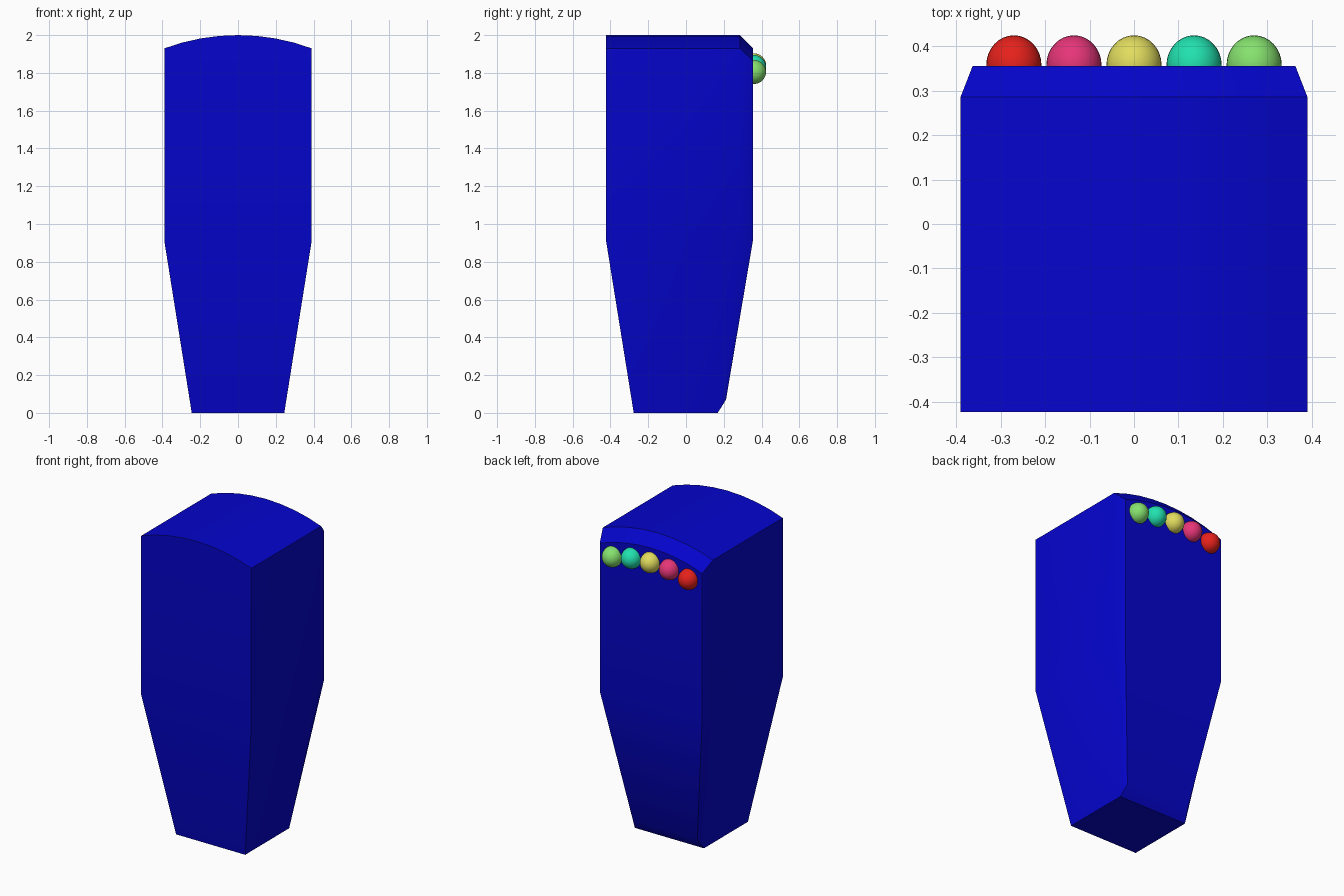
import bpy, bmesh, math

if "Cube" in bpy.data.objects:
    bpy.data.objects.remove(bpy.data.objects["Cube"])

def material(name, rgb):
    m = bpy.data.materials.new(name)
    m.diffuse_color = (*[c ** 2.2 for c in rgb], 1)
    m.use_nodes = True
    m.node_tree.nodes["Principled BSDF"].inputs["Base Color"].default_value = m.diffuse_color
    return m

def smooth(ob, degrees):
    bpy.ops.object.select_all(action='DESELECT')
    ob.select_set(True)
    bpy.context.view_layer.objects.active = ob
    bpy.ops.object.shade_smooth_by_angle(angle=math.radians(degrees))

# Body outline: tapered foot, straight sides, arched top
W, FOOT, SHOULDER, EAVE, TOP = 0.39, 0.245, 0.91, 1.93, 2.0
RISE = TOP - EAVE
R = (W * W + RISE * RISE) / (2 * RISE)
HALF = math.asin(W / R)
SEGS = 8
outline = [(-FOOT, 0), (FOOT, 0), (W, SHOULDER)]
for i in range(SEGS + 1):
    a = HALF - 2 * HALF * i / SEGS
    outline.append((R * math.sin(a), TOP - R + R * math.cos(a)))
outline.append((-W, SHOULDER))

# Three rings: front, start of back bevel, shrunken back face
bm = bmesh.new()
rings = []
for y, s in ((-0.423, 1), (0.285, 1), (0.355, 0.93)):
    ring = []
    for i, (x, z) in enumerate(outline):
        depth = -0.03 + (y + 0.03) * FOOT / W if i < 2 else y
        ring.append(bm.verts.new((x * s, depth, 1 + (z - 1) * s)))
    rings.append(ring)
n = len(outline)
for a, b in zip(rings, rings[1:]):
    for i in range(n):
        j = (i + 1) % n
        bm.faces.new((a[i], a[j], b[j], b[i]))
for ring in (rings[0], rings[-1]):
    bm.faces.new((ring[0], ring[1], ring[2], ring[-1]))
    bm.faces.new(ring[2:])
bmesh.ops.recalc_face_normals(bm, faces=bm.faces)
mesh = bpy.data.meshes.new("body")
bm.to_mesh(mesh)
bm.free()
body = bpy.data.objects.new("body", mesh)
bpy.context.collection.objects.link(body)
mesh.materials.append(material("blue", (0.05, 0.05, 0.8)))
smooth(body, 30)

# Row of coloured buttons following the arch on the back
buttons = [
    ("red", (0.9, 0.15, 0.13)),
    ("pink", (0.9, 0.22, 0.47)),
    ("yellow", (0.88, 0.86, 0.37)),
    ("teal", (0.15, 0.88, 0.68)),
    ("green", (0.52, 0.88, 0.43)),
]
for k, (name, rgb) in enumerate(buttons):
    x = (k - 2) * 0.135
    z = 1.84 - 0.035 * (x / 0.27) ** 2
    bpy.ops.mesh.primitive_uv_sphere_add(segments=32, ring_count=16, location=(x, 0.357, z))
    ob = bpy.context.object
    ob.name = name + "_button"
    ob.scale = (0.062, 0.067, 0.064)
    ob.data.materials.append(material(name, rgb))
    smooth(ob, 60)
